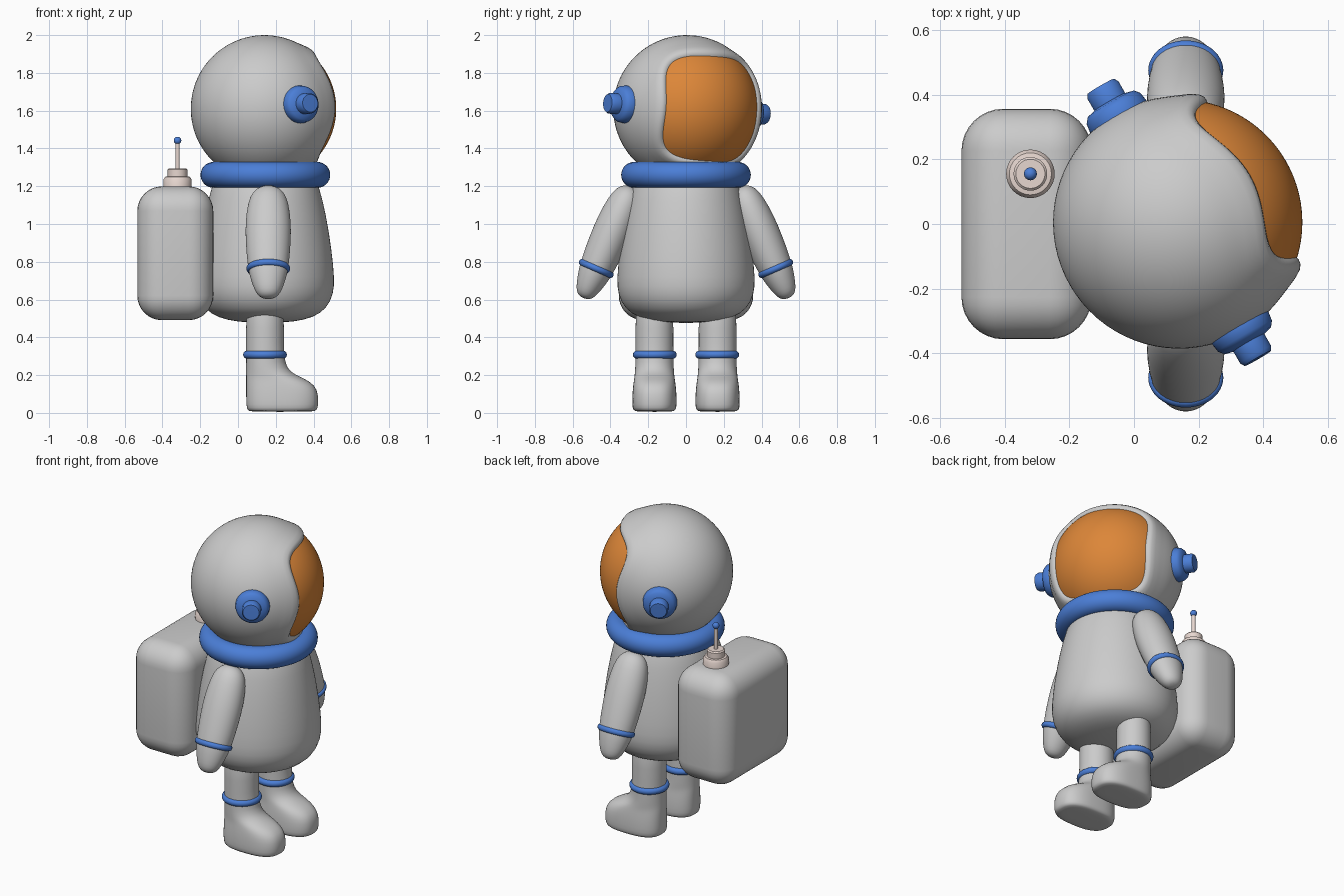
import bpy, bmesh
from math import pi, sin, cos, asin, radians, copysign
from mathutils import Matrix, Vector

if "Cube" in bpy.data.objects:
    bpy.data.objects.remove(bpy.data.objects["Cube"])


def material(name, rgb):
    m = bpy.data.materials.new(name)
    m.diffuse_color = (*rgb, 1)
    m.use_nodes = True
    m.node_tree.nodes["Principled BSDF"].inputs["Base Color"].default_value = m.diffuse_color
    return m


BLUE = material("blue", (0.07, 0.21, 0.68))
ORANGE = material("orange", (0.72, 0.24, 0.04))
PINK = material("pale_pink", (0.80, 0.68, 0.63))
T = Matrix.Translation


def finish(name, bm, mat=None, smooth_angle=40, subsurf=0):
    bmesh.ops.remove_doubles(bm, verts=bm.verts, dist=1e-5)
    bmesh.ops.recalc_face_normals(bm, faces=bm.faces)
    me = bpy.data.meshes.new(name)
    bm.to_mesh(me)
    bm.free()
    me.shade_smooth()
    me.set_sharp_from_angle(angle=radians(smooth_angle))
    if mat:
        me.materials.append(mat)
    ob = bpy.data.objects.new(name, me)
    bpy.context.collection.objects.link(ob)
    if subsurf:
        mod = ob.modifiers.new("smooth", 'SUBSURF')
        mod.levels = mod.render_levels = subsurf
    return ob


def loft(name, rings, M=Matrix(), wrap=False, **kw):
    """Skin a list of closed rings of points; wrap joins the last to the first."""
    bm = bmesh.new()
    rows = [[bm.verts.new(M @ Vector(p)) for p in r] for r in rings]
    pairs = list(zip(rows, rows[1:])) + ([(rows[-1], rows[0])] if wrap else [])
    for a, b in pairs:
        for i in range(len(a)):
            j = (i + 1) % len(a)
            bm.faces.new((a[i], a[j], b[j], b[i]))
    return finish(name, bm, **kw)


def lathe(name, profile, M=Matrix(), n=48, wrap=False, **kw):
    angles = [2 * pi * i / n for i in range(n)]
    rings = [[(r * cos(a), r * sin(a), z) for a in angles] for r, z in profile]
    return loft(name, rings, M, wrap, **kw)


def torus(name, R, r, M, **kw):
    prof = [(R + r * cos(a), r * sin(a)) for a in [2 * pi * i / 16 for i in range(16)]]
    return lathe(name, prof, M, wrap=True, **kw)


# Head: sphere turned to one side, with a raised rim around the face opening
HEAD = T((0.14, 0.005, 1.61)) @ Matrix.Rotation(radians(30), 4, 'Z') @ Matrix.Rotation(radians(-3.5), 4, 'X')
N = 96


def opening(phi, p=3.5):
    rho = 0.28 / (abs(cos(phi)) ** p + abs(sin(phi)) ** p) ** (1 / p)
    return asin(rho / 0.385)


def polar(theta, phi, r):
    return (r * cos(theta), r * sin(theta) * cos(phi), r * sin(theta) * sin(phi))


phis = [2 * pi * i / N for i in range(N)]
rim = [(-0.03, 0.345), (-0.01, 0.368), (0.01, 0.386), (0.04, 0.396), (0.08, 0.4), (0.15, 0.398), (0.26, 0.392)]
head = [[polar(opening(f) + d, f, r) for f in phis] for d, r in rim]
for k in range(1, 25):
    t = k / 24
    head.append([polar((opening(f) + 0.26) * (1 - t) + pi * t, f, 0.39) for f in phis])
loft("helmet", head, HEAD, smooth_angle=60)

# Visor
visor = [[polar((opening(f) + 0.015) * k / 16, f, 0.38) for f in phis] for k in range(17)]
loft("visor", visor, HEAD, mat=ORANGE)

# Ear caps
ear = [(0, 0.33), (0.098, 0.33), (0.1, 0.38), (0.096, 0.407), (0.083, 0.423), (0.055, 0.43),
       (0.055, 0.473), (0.047, 0.486), (0, 0.487)]
for side, s in (("left", 1), ("right", -1)):
    lathe(side + "_ear_cap", ear, HEAD @ Matrix.Rotation(-s * pi / 2, 4, 'X'), mat=BLUE)

# Collar
torus("collar", 0.276, 0.07, T((0.145, 0, 1.26)), mat=BLUE, subsurf=1)

# Body
body = [(0, 0.475), (0.15, 0.482), (0.25, 0.503), (0.325, 0.55), (0.362, 0.63), (0.367, 0.71),
        (0.352, 0.86), (0.322, 1.05), (0.285, 1.2), (0.25, 1.28), (0, 1.29)]
lathe("body", body, T((0.145, 0, 0)), subsurf=1, smooth_angle=60)

# Arms and legs
arm = [(0, 0.035), (0.045, 0.03), (0.085, 0.0), (0.108, -0.06), (0.121, -0.17), (0.12, -0.28),
       (0.108, -0.437), (0.092, -0.50), (0.074, -0.555), (0.055, -0.59), (0.03, -0.605), (0, -0.608)]
# boot and leg cross-sections: height, back x, front x, half width, squareness
leg = [(0.006, 0.22, 0.22, 0, 2), (0.006, 0.065, 0.40, 0.095, 2.6), (0.014, 0.05, 0.418, 0.113, 2.6),
       (0.04, 0.043, 0.426, 0.118, 2.6), (0.10, 0.043, 0.425, 0.117, 2.6), (0.145, 0.043, 0.408, 0.113, 2.5),
       (0.178, 0.043, 0.36, 0.108, 2.3), (0.20, 0.043, 0.305, 0.105, 2.1), (0.235, 0.043, 0.258, 0.102, 2),
       (0.30, 0.043, 0.243, 0.1, 2), (0.45, 0.043, 0.243, 0.1, 2), (0.60, 0.043, 0.243, 0.1, 2),
       (0.60, 0.143, 0.143, 0, 2)]


def oval(z, x0, x1, w, p, n=40):
    out = []
    for i in range(n):
        c, s = cos(2 * pi * i / n), sin(2 * pi * i / n)
        out.append(((x0 + x1) / 2 + (x1 - x0) / 2 * copysign(abs(c) ** (2 / p), c),
                    w * copysign(abs(s) ** (2 / p), s), z))
    return out


for side, s in (("left", 1), ("right", -1)):
    A = T((0.16, s * 0.3, 1.165)) @ Matrix.Rotation(s * radians(23.6), 4, 'X') @ Matrix.Diagonal((1, 0.85, 1, 1))
    lathe(side + "_arm", arm, A, subsurf=1, smooth_angle=80)
    torus(side + "_wrist_band", 0.098, 0.018, A @ T((0, 0, -0.437)), mat=BLUE)
    loft(side + "_leg", [oval(*r) for r in leg], T((0, s * 0.167, 0)), subsurf=1, smooth_angle=80)
    torus(side + "_ankle_band", 0.095, 0.021, T((0.143, s * 0.165, 0.308)), mat=BLUE)

# Backpack: box with broad rounded edges
bm = bmesh.new()
bmesh.ops.create_cube(bm, size=1, matrix=T((-0.332, 0, 0.845)) @ Matrix.Diagonal((0.402, 0.712, 0.708, 1)))
bmesh.ops.bevel(bm, geom=bm.edges[:], offset=0.13, segments=8, profile=0.5, affect='EDGES')
finish("backpack", bm, smooth_angle=60)

# Antenna on the backpack
P = T((-0.32, 0.155, 0))
base = [(0, 1.18), (0.074, 1.18), (0.075, 1.235), (0.065, 1.25), (0.052, 1.252), (0.052, 1.288), (0.045, 1.295),
        (0.011, 1.295), (0.011, 1.44), (0, 1.44)]
lathe("antenna", base, P, n=32, mat=PINK)
ball = [(0.02 * sin(pi * k / 12), 1.442 - 0.02 * cos(pi * k / 12)) for k in range(13)]
lathe("antenna_tip", ball, P, n=24, mat=BLUE)
